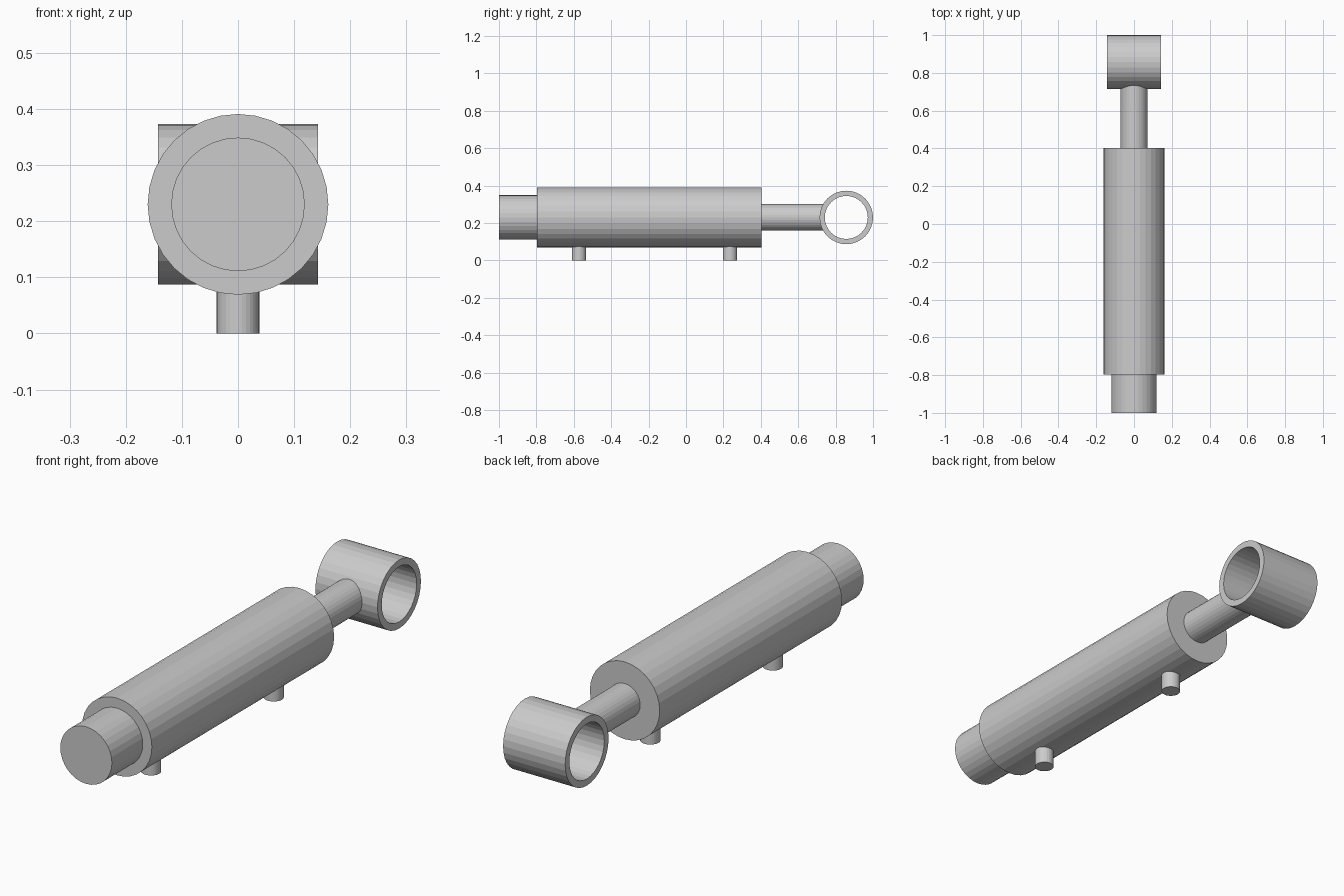
import bpy, bmesh
from math import pi, cos, sin

if "Cube" in bpy.data.objects:
    bpy.data.objects.remove(bpy.data.objects["Cube"])

SIDES = 32
AXIS_Z = 0.23


def rod(name, radius, start, end, sides=SIDES):
    """Solid cylinder between two points."""
    from mathutils import Vector
    a, b = Vector(start), Vector(end)
    bpy.ops.mesh.primitive_cylinder_add(
        vertices=sides, radius=radius, depth=(b - a).length, location=(a + b) / 2,
        rotation=(b - a).to_track_quat('Z', 'Y').to_euler())
    bpy.context.object.name = name
    return bpy.context.object


def eye(name, outer, inner, half, y, z):
    """Open tube along x, made by spinning a rectangular section."""
    bm = bmesh.new()
    section = [(-half, outer), (half, outer), (half, inner), (-half, inner)]
    rings = []
    for i in range(SIDES):
        t = 2 * pi * i / SIDES
        rings.append([bm.verts.new((x, y + r * cos(t), z + r * sin(t))) for x, r in section])
    for i in range(SIDES):
        p, q = rings[i], rings[(i + 1) % SIDES]
        for k in range(4):
            n = (k + 1) % 4
            bm.faces.new((p[k], p[n], q[n], q[k]))
    bmesh.ops.recalc_face_normals(bm, faces=bm.faces)
    mesh = bpy.data.meshes.new(name)
    bm.to_mesh(mesh)
    bm.free()
    obj = bpy.data.objects.new(name, mesh)
    bpy.context.collection.objects.link(obj)
    return obj


# Barrel, rear cap and piston rod share one axis
for name, radius, y0, y1 in (("barrel", 0.161, -0.797, 0.403),
                             ("end_cap", 0.119, -1.0, -0.797),
                             ("piston_rod", 0.071, 0.403, 0.737)):
    rod(name, radius, (0, y0, AXIS_Z), (0, y1, AXIS_Z))

# Mounting eye at the rod end
eye("mounting_eye", 0.143, 0.115, 0.143, 0.857, AXIS_Z)

# Fluid ports under the barrel
for name, y in (("rear_port", -0.572), ("front_port", 0.235)):
    rod(name, 0.038, (0, y, 0), (0, y, 0.1))
